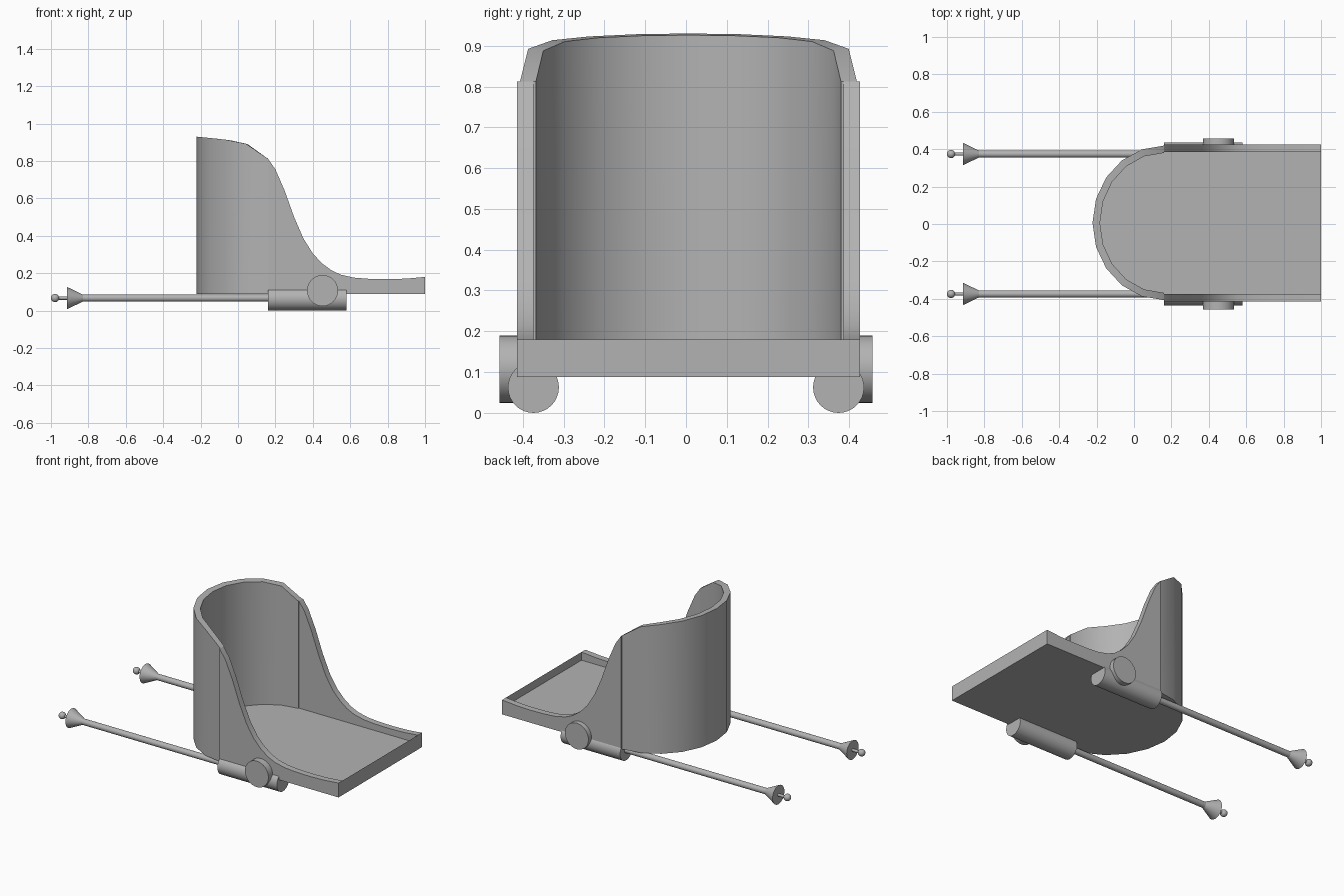
import bpy, bmesh, math
from mathutils import Matrix, Vector

if "Cube" in bpy.data.objects:
    bpy.data.objects.remove(bpy.data.objects["Cube"])

grey = bpy.data.materials.new("plain grey")
grey.use_nodes = True
grey.diffuse_color = (0.45, 0.45, 0.45, 1)
grey.node_tree.nodes["Principled BSDF"].inputs["Base Color"].default_value = grey.diffuse_color


def finish(name, bm):
    bmesh.ops.recalc_face_normals(bm, faces=bm.faces)
    mesh = bpy.data.meshes.new(name)
    bm.to_mesh(mesh)
    bm.free()
    ob = bpy.data.objects.new(name, mesh)
    bpy.context.collection.objects.link(ob)
    mesh.materials.append(grey)
    bpy.ops.object.select_all(action='DESELECT')
    ob.select_set(True)
    bpy.context.view_layer.objects.active = ob
    bpy.ops.object.shade_smooth_by_angle(angle=math.radians(30))
    return ob


def cylinder(name, start, end, r1, r2=None, sides=32):
    start, end = Vector(start), Vector(end)
    axis = end - start
    bm = bmesh.new()
    turn = axis.to_track_quat('Z', 'Y').to_matrix().to_4x4()
    bmesh.ops.create_cone(bm, cap_ends=True, segments=sides, radius1=r1,
                          radius2=r1 if r2 is None else r2, depth=axis.length,
                          matrix=Matrix.Translation((start + end) / 2) @ turn)
    return finish(name, bm)


# Rim height along the length of the body
RIM = [(-0.222, 0.93), (-0.1, 0.918), (0, 0.905), (0.05, 0.89), (0.1, 0.865),
       (0.16, 0.812), (0.2, 0.755), (0.25, 0.64), (0.3, 0.5), (0.35, 0.385),
       (0.4, 0.305), (0.45, 0.252), (0.5, 0.215), (0.55, 0.192), (0.62, 0.176),
       (0.7, 0.17), (0.8, 0.168), (0.9, 0.171), (1.0, 0.18)]
BOTTOM, FLOOR, WALL = 0.088, 0.128, 0.04
JOIN, MID_Y, HALF_W = 0.16, 0.006, 0.42


def rim_height(x):
    for (x0, z0), (x1, z1) in zip(RIM, RIM[1:]):
        if x <= x1:
            return z0 + (z1 - z0) * (x - x0) / (x1 - x0)
    return RIM[-1][1]


# Body: straight side walls joined by a half-ellipse back, with a floor
side = [x for x, z in RIM if x >= JOIN]
plan = [((x, HALF_W), (x, HALF_W - WALL)) for x in reversed(side)]
for i in range(11):
    a = math.pi * i / 10
    c, s = math.sin(a), math.cos(a)
    plan.append(((JOIN - 0.382 * c, 0.413 * s), (JOIN - 0.342 * c, 0.374 * s)))
plan += [((x, -HALF_W), (x, WALL - HALF_W)) for x in side]

bm = bmesh.new()
rings = []
for (ox, oy), (ix, iy) in plan:
    oy, iy = oy + MID_Y, iy + MID_Y
    rings.append([bm.verts.new(p) for p in (
        (ox, oy, BOTTOM), (ox, oy, rim_height(ox)),
        (ix, iy, rim_height(ix)), (ix, iy, FLOOR))])
for a, b in zip(rings, rings[1:]):
    for k in range(3):
        bm.faces.new((a[k], a[k + 1], b[k + 1], b[k]))
bm.faces.new([r[0] for r in rings])
bm.faces.new([r[3] for r in rings])
bm.faces.new(rings[0] + rings[-1][::-1])
bmesh.ops.triangulate(bm, faces=[f for f in bm.faces if len(f.verts) > 4])
finish("seat_body", bm)

# Runners on both sides: sleeve, hub disc, rod, flared end and ball tip
for label, s in (("left", 1), ("right", -1)):
    y, z = 0.374 * s, 0.067
    cylinder(label + "_sleeve", (0.16, y, 0.0625), (0.58, y, 0.0625), 0.0625)
    cylinder(label + "_hub", (0.452, 0.4 * s, 0.107), (0.452, 0.457 * s, 0.107), 0.083)
    cylinder(label + "_rod", (-0.85, y, z), (0.17, y, z), 0.019)
    cylinder(label + "_flare", (-0.915, y, z), (-0.83, y, z), 0.06, 0.019)
    cylinder(label + "_pin", (-0.97, y, z), (-0.91, y, z), 0.009, sides=16)
    bm = bmesh.new()
    bmesh.ops.create_uvsphere(bm, u_segments=20, v_segments=12, radius=0.022,
                              matrix=Matrix.Translation((-0.978, y, z)))
    finish(label + "_tip", bm)
